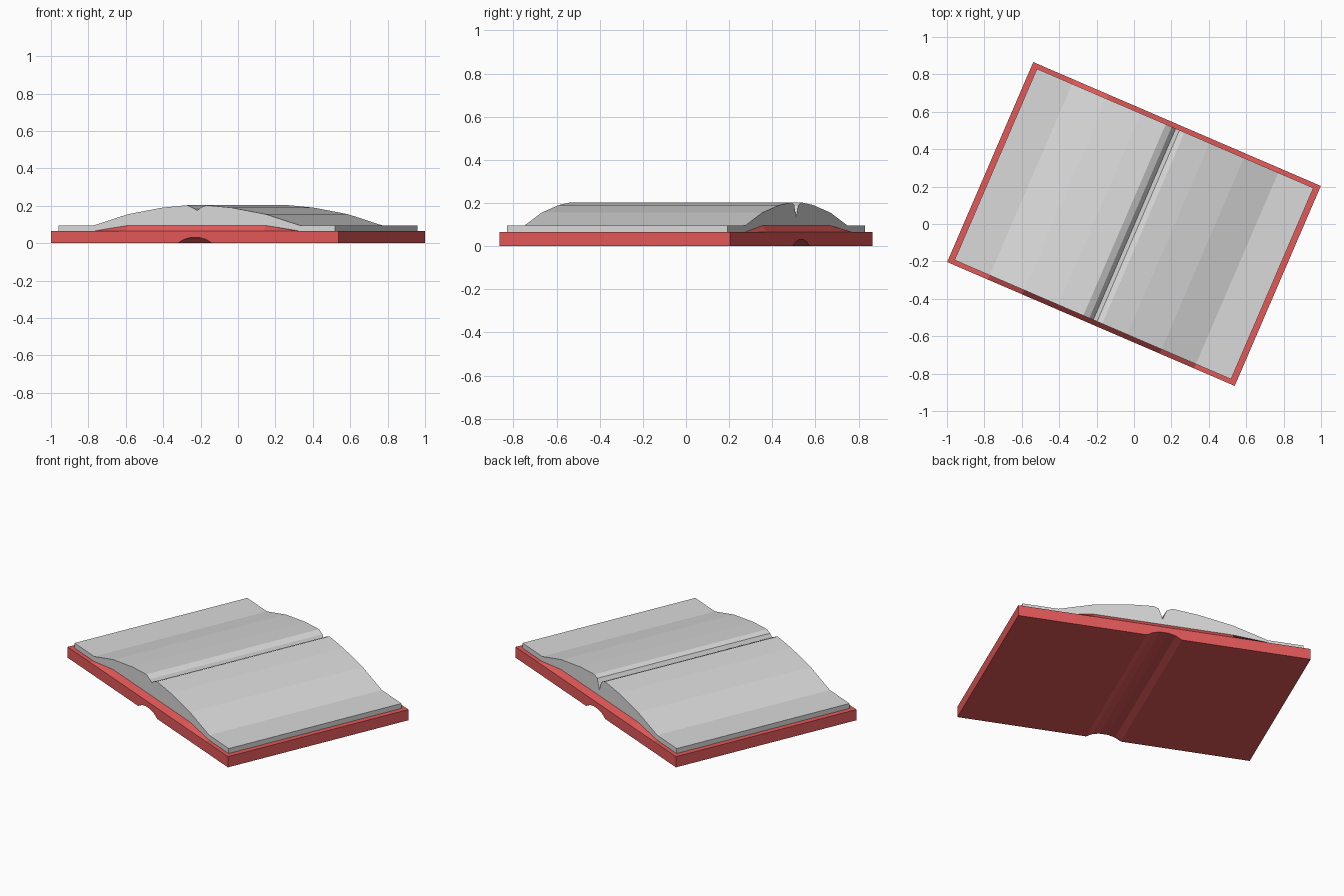
import bpy, bmesh, math

if "Cube" in bpy.data.objects:
    bpy.data.objects.remove(bpy.data.objects["Cube"], do_unlink=True)

TURN = math.radians(-23.3)
HALF_W, HALF_D = 0.837, 0.582
PAGE_W, PAGE_D = 0.805, 0.557


def material(name, colour):
    mat = bpy.data.materials.new(name)
    mat.use_nodes = True
    mat.diffuse_color = colour
    mat.node_tree.nodes["Principled BSDF"].inputs["Base Color"].default_value = colour
    return mat


def mirrored(half):
    """Mirror a profile running from the outer edge towards the spine."""
    return half + [(-x, z) for x, z in reversed(half)]


def loft(name, sections, mat):
    """Skin closed profiles, given as (depth, [(x, z), ...]) pairs, and cap the ends."""
    bm = bmesh.new()
    rings = [[bm.verts.new((x, y, z)) for x, z in profile] for y, profile in sections]
    count = len(rings[0])
    for a, b in zip(rings, rings[1:]):
        for i in range(count):
            j = (i + 1) % count
            bm.faces.new((a[i], a[j], b[j], b[i]))
    bm.faces.new(rings[0])
    bm.faces.new(rings[-1])
    bmesh.ops.recalc_face_normals(bm, faces=bm.faces)
    mesh = bpy.data.meshes.new(name)
    bm.to_mesh(mesh)
    bm.free()
    mesh.materials.append(mat)
    obj = bpy.data.objects.new(name, mesh)
    obj.rotation_euler.z = TURN
    bpy.context.collection.objects.link(obj)
    return obj


red = material("cover red", (0.77, 0.1, 0.1, 1))
white = material("paper white", (0.7, 0.7, 0.7, 1))

# Cover: flat board with a spine groove below and a raised bed under the pages
groove = mirrored([(-HALF_W, 0), (-0.1, 0), (-0.065, 0.02), (-0.025, 0.03)])


def cover_section(bed_height):
    top = mirrored([(HALF_W, 0.065), (0.6, 0.065), (0.4, bed_height)])
    return groove + top


loft("cover", [(-HALF_D, cover_section(0.065)), (-PAGE_D, cover_section(0.095)),
               (PAGE_D, cover_section(0.095)), (HALF_D, cover_section(0.065))], red)

# Pages: two curved stacks meeting in a valley that deepens towards the back
bed = mirrored([(-PAGE_W, 0.065), (-0.6, 0.065), (-0.4, 0.095)])
stack = [(PAGE_W, 0.095), (0.6, 0.095), (0.4, 0.155), (0.2, 0.19), (0.055, 0.203)]


def page_section(valley):
    top = mirrored(stack)
    middle = len(stack)
    top[middle:middle] = [(0.025, 0.191), (0.003, valley), (-0.02, 0.187)]
    return bed + top


loft("pages", [(-PAGE_D, page_section(0.175)), (PAGE_D, page_section(0.13))], white)
